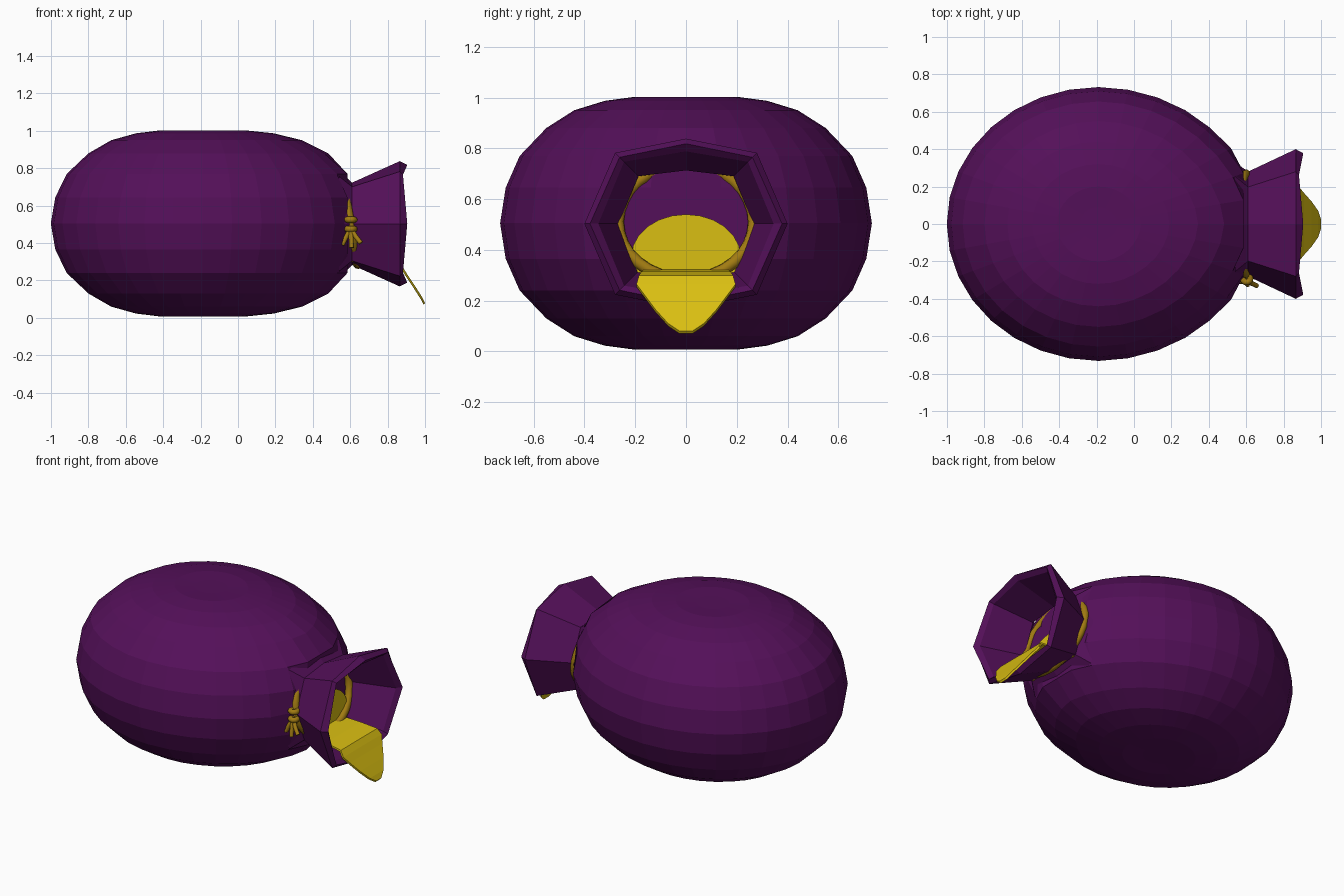
import bpy, bmesh, math
from mathutils import Vector

if "Cube" in bpy.data.objects:
    bpy.data.objects.remove(bpy.data.objects["Cube"])


def material(name, rgb):
    m = bpy.data.materials.new(name)
    m.diffuse_color = (*rgb, 1)
    m.use_nodes = True
    m.node_tree.nodes["Principled BSDF"].inputs["Base Color"].default_value = m.diffuse_color
    return m


PURPLE = material("purple cloth", (0.088, 0.005, 0.100))
ROPE = material("dark gold rope", (0.36, 0.20, 0.006))
GOLD = material("bright gold", (0.70, 0.52, 0.006))


def loft(name, rings, mat, cap=True):
    """Skin a list of closed rings with equal point counts."""
    bm = bmesh.new()
    loops = [[bm.verts.new(p) for p in r] for r in rings]
    n = len(loops[0])
    for a, b in zip(loops, loops[1:]):
        for i in range(n):
            j = (i + 1) % n
            bm.faces.new((a[i], a[j], b[j], b[i]))
    if cap:
        bm.faces.new(loops[0])
        bm.faces.new(loops[-1])
    bmesh.ops.recalc_face_normals(bm, faces=bm.faces)
    me = bpy.data.meshes.new(name)
    bm.to_mesh(me)
    bm.free()
    ob = bpy.data.objects.new(name, me)
    bpy.context.collection.objects.link(ob)
    me.materials.append(mat)
    return ob


def tube(name, pts, radius, closed=False):
    """Round cord along a path."""
    cu = bpy.data.curves.new(name, 'CURVE')
    cu.dimensions = '3D'
    cu.bevel_depth = radius
    cu.bevel_resolution = 2
    cu.use_fill_caps = True
    sp = cu.splines.new('POLY')
    sp.points.add(len(pts) - 1)
    for p, co in zip(sp.points, pts):
        p.co = (*co, 1)
    sp.use_cyclic_u = closed
    ob = bpy.data.objects.new(name, cu)
    bpy.context.collection.objects.link(ob)
    cu.materials.append(ROPE)
    return ob


# Sack body: flattened round bag, bulging towards the neck
profile = [(0.09, 1.0), (0.2, 1.003), (0.32, 0.987), (0.44, 0.95), (0.55, 0.88),
           (0.655, 0.77), (0.71, 0.645), (0.732, 0.505)]
profile += [(r, 1.01 - z) for r, z in reversed(profile[:-1])]


def body_ring(r, z):
    ring = []
    for i in range(32):
        a = math.tau * i / 32
        x, y = r * math.cos(a) * 1.108 - 0.19, r * math.sin(a)
        if x > 0:
            x *= 1.05 + 0.1 * max(0, 1 - abs(y) / 0.5)
        ring.append((min(x, 0.585), y, z))
    return ring


loft("sack_body", [body_ring(r, z) for r, z in profile], PURPLE)


# Flared mouth: eight-sided funnel with a turned lip and inner wall
def mouth_ring(x, x45, r0, r45, r90):
    ring = []
    for i in range(8):
        a = math.tau * i / 8
        r = r45 if i % 2 else (r0 if i % 4 == 0 else r90)
        ring.append((x45 if i % 2 else x, r * math.cos(a), 0.503 + r * math.sin(a)))
    return ring


loft("sack_mouth", [mouth_ring(*v) for v in (
    (0.54, 0.54, 0.33, 0.36, 0.29),
    (0.61, 0.61, 0.28, 0.28, 0.22),
    (0.865, 0.865, 0.40, 0.395, 0.335),
    (0.905, 0.882, 0.378, 0.37, 0.315),
    (0.88, 0.86, 0.345, 0.345, 0.285),
    (0.61, 0.61, 0.265, 0.265, 0.21))], PURPLE, cap=False)

# Rope tied round the neck
tube("neck_rope", [(0.6 - 0.04 * math.sin(a), 0.268 * math.cos(a), 0.51 + 0.225 * math.sin(a))
                   for a in (math.tau * i / 32 for i in range(32))], 0.024, True)

# Knot wraps and loose ends on the front
for k, z in enumerate((0.525, 0.475)):
    tube(f"knot_wrap_{k + 1}", [(0.602 + 0.02 * math.cos(a), -0.292 + 0.02 * math.sin(a), z)
                                for a in (math.tau * i / 10 for i in range(10))], 0.017, True)
for k, (dx, y, z) in enumerate(((-0.045, -0.31, 0.39), (0.005, -0.325, 0.375), (0.055, -0.33, 0.4))):
    tube(f"rope_end_{k + 1}", [(0.602, -0.295, 0.48),
                               (0.602 + dx * 0.5, (y - 0.305) / 2, 0.435),
                               (0.602 + dx, y, z)], 0.013)

# Gold heap filling the neck
loft("gold_heap", [[(x, 0.215 * math.cos(a), max(0.30, 0.375 + 0.165 * math.sin(a)))
                    for a in (math.tau * i / 24 for i in range(24))]
                   for x in (0.57, 0.625)], GOLD)

# Gold spilling over the lip and tapering to a tip
spill = [(0.59, 0.325, 0.165), (0.75, 0.315, 0.175), (0.86, 0.30, 0.185), (0.885, 0.265, 0.195),
         (0.91, 0.225, 0.165), (0.95, 0.165, 0.12), (0.985, 0.11, 0.07), (1.0, 0.08, 0.025)]
loft("gold_spill", [[(x, -w, z), (x, w, z), (x - 0.008, w, z - 0.01), (x - 0.008, -w, z - 0.01)]
                    for x, z, w in spill], GOLD)
